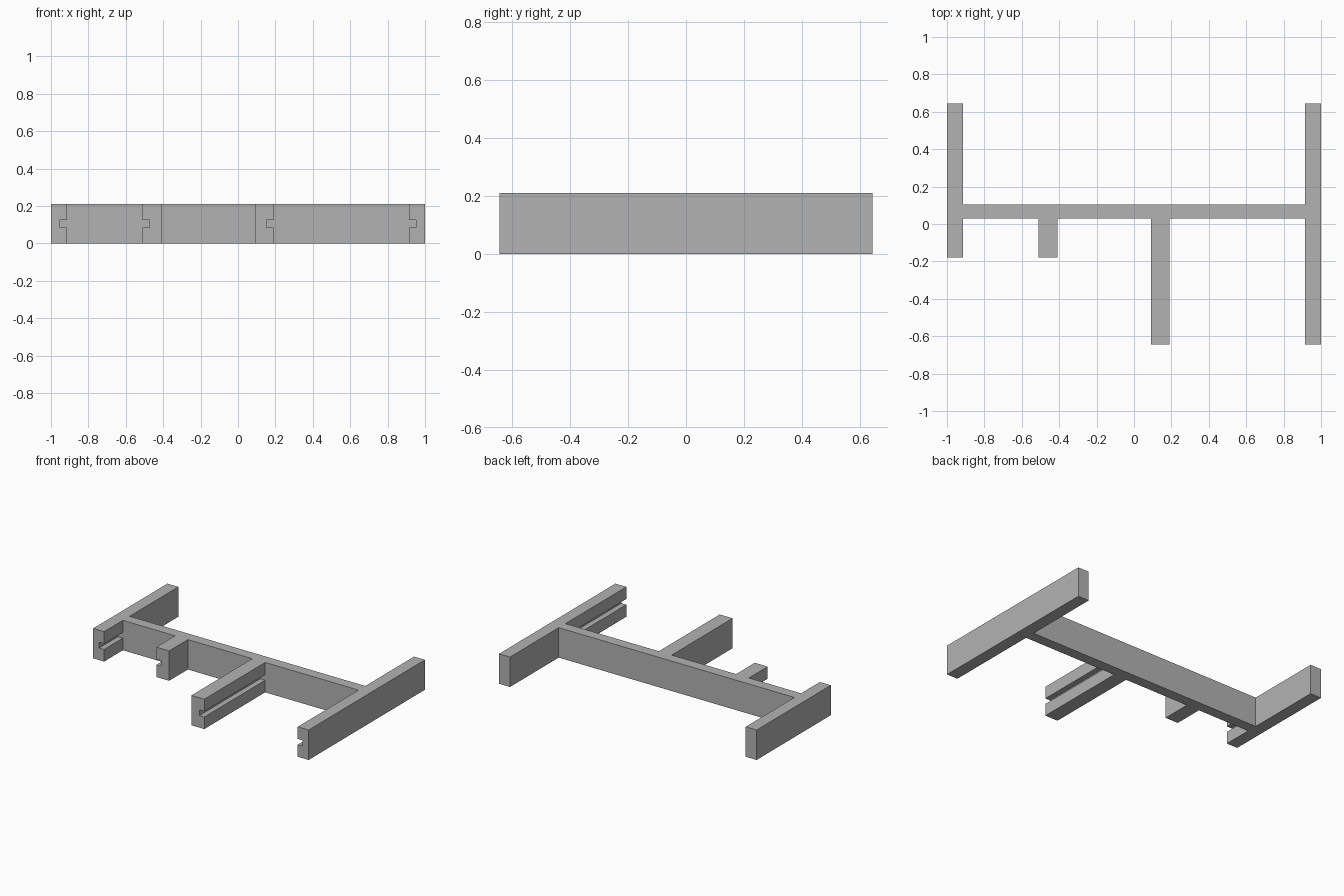
import bpy
import bmesh

HEIGHT = 0.21
BAR_FRONT, BAR_BACK = 0.03, 0.105
END = 0.645        # half depth of the frame
SHORT = -0.178     # front end of the short arms
GROOVE_Z = (0.085, 0.125)
GROOVE_DEPTH = 0.038
OVERCUT = 0.02

cube = bpy.data.objects.get("Cube")
if cube:
    bpy.data.objects.remove(cube, do_unlink=True)

grey = bpy.data.materials.new("plain grey")
grey.use_nodes = True
colour = (0.45, 0.45, 0.45, 1)
grey.diffuse_color = colour
grey.node_tree.nodes["Principled BSDF"].inputs["Base Color"].default_value = colour


def prism(name, outline, z0, z1):
    """Extrude a plan outline from z0 up to z1."""
    bm = bmesh.new()
    face = bm.faces.new([bm.verts.new((x, y, z0)) for x, y in outline])
    top = bmesh.ops.extrude_face_region(bm, geom=[face])["geom"]
    verts = [g for g in top if isinstance(g, bmesh.types.BMVert)]
    bmesh.ops.translate(bm, verts=verts, vec=(0, 0, z1 - z0))
    bmesh.ops.recalc_face_normals(bm, faces=bm.faces)
    mesh = bpy.data.meshes.new(name)
    bm.to_mesh(mesh)
    bm.free()
    mesh.materials.append(grey)
    obj = bpy.data.objects.new(name, mesh)
    bpy.context.collection.objects.link(obj)
    return obj


# Arms: left edge, right edge, front end, grooved side (+1 is +x)
WALL = 0.915
right_wall = (-1, -WALL, SHORT, 1)
short_arm = (-0.51, -0.41, SHORT, -1)
long_arm = (0.09, 0.19, -END, 1)
left_wall = (WALL, 1, -END, -1)

# Plan outline of the whole frame, walked along the front and back again
outline = [(-1, END), (-1, SHORT), (-WALL, SHORT), (-WALL, BAR_FRONT)]
for x0, x1, front, _ in (short_arm, long_arm):
    outline += [(x0, BAR_FRONT), (x0, front), (x1, front), (x1, BAR_FRONT)]
outline += [(WALL, BAR_FRONT), (WALL, -END), (1, -END), (1, END),
            (WALL, END), (WALL, BAR_BACK), (-WALL, BAR_BACK), (-WALL, END)]
frame = prism("grooved_frame", outline, 0, HEIGHT)

# Grooves from the front end of each arm back to the crossbar
cutters = []
for x0, x1, front, side in (right_wall, short_arm, long_arm, left_wall):
    edge = x1 if side > 0 else x0
    a, b = edge - side * GROOVE_DEPTH, edge + side * OVERCUT
    y = front - OVERCUT
    cutter = prism("groove_cutter",
                   [(a, y), (b, y), (b, BAR_FRONT), (a, BAR_FRONT)], *GROOVE_Z)
    cutter.hide_render = True
    cutters.append(cutter)
    mod = frame.modifiers.new("groove", "BOOLEAN")
    mod.operation = "DIFFERENCE"
    mod.solver = "EXACT"
    mod.object = cutter

# Bake the cuts and drop the cutters
depsgraph = bpy.context.evaluated_depsgraph_get()
baked = bpy.data.meshes.new_from_object(frame.evaluated_get(depsgraph))
frame.modifiers.clear()
frame.data = baked
for cutter in cutters:
    bpy.data.objects.remove(cutter, do_unlink=True)
